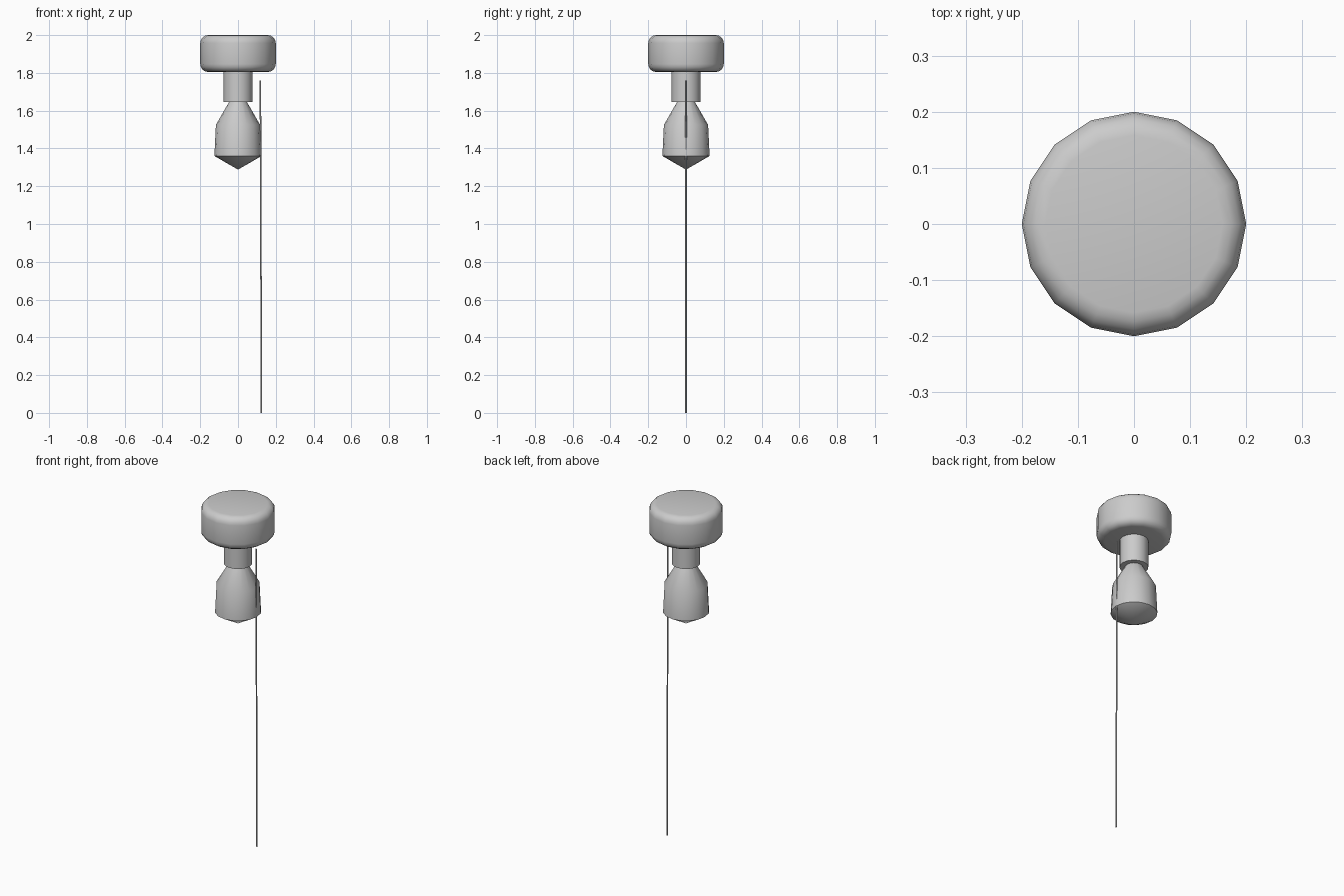
import bpy, bmesh, math
from mathutils import Vector

if "Cube" in bpy.data.objects:
    bpy.data.objects.remove(bpy.data.objects["Cube"])

grey = bpy.data.materials.new("light grey")
grey.diffuse_color = (0.6, 0.6, 0.6, 1)
grey.use_nodes = True
grey.node_tree.nodes["Principled BSDF"].inputs["Base Color"].default_value = grey.diffuse_color


def finish(name, bm, angle):
    bmesh.ops.recalc_face_normals(bm, faces=bm.faces)
    mesh = bpy.data.meshes.new(name)
    bm.to_mesh(mesh)
    bm.free()
    mesh.materials.append(grey)
    ob = bpy.data.objects.new(name, mesh)
    bpy.context.collection.objects.link(ob)
    bpy.ops.object.select_all(action='DESELECT')
    ob.select_set(True)
    bpy.context.view_layer.objects.active = ob
    bpy.ops.object.shade_smooth_by_angle(angle=math.radians(angle))
    return ob


def lathe(name, profile, sides=16, angle=40):
    """Revolve (radius, z) points around z; radius 0 makes a pole."""
    bm = bmesh.new()
    rings = []
    for r, z in profile:
        if r == 0:
            rings.append([bm.verts.new((0, 0, z))] * sides)
        else:
            rings.append([bm.verts.new((r * math.cos(2 * math.pi * i / sides),
                                        r * math.sin(2 * math.pi * i / sides), z))
                          for i in range(sides)])
    for a, b in zip(rings, rings[1:]):
        for i in range(sides):
            j = (i + 1) % sides
            bm.faces.new(list(dict.fromkeys((a[i], a[j], b[j], b[i]))))
    for ring in (rings[0], rings[-1]):
        if ring[0] is not ring[1]:
            bm.faces.new(ring)
    return finish(name, bm, angle)


# Ceiling cap with rounded rims
R, B, LOW, HIGH = 0.2, 0.042, 1.805, 2.0
arc = [math.radians(a) for a in (0, 22.5, 45, 67.5, 90)]
cap = [(R - B + B * math.sin(a), LOW + B - B * math.cos(a)) for a in arc]
cap += [(R - B + B * math.cos(a), HIGH - B + B * math.sin(a)) for a in arc]
lathe("ceiling_cap", cap)

# Neck under the cap
lathe("neck", [(0.077, 1.645), (0.077, 1.81)])

# Tapered body with pointed underside
lathe("body", [(0, 1.288), (0.125, 1.36), (0.117, 1.525), (0.045, 1.65)])

# Thin pull cord hanging along the side, leaning slightly outward
bm = bmesh.new()
ends = []
for x, z in ((0.124, 0.0), (0.1185, 1.76)):
    ends.append([bm.verts.new(Vector((x, 0, z)) + Vector((
        0.004 * math.cos(math.pi * i / 4), 0.004 * math.sin(math.pi * i / 4), 0)))
        for i in range(8)])
for i in range(8):
    j = (i + 1) % 8
    bm.faces.new((ends[0][i], ends[0][j], ends[1][j], ends[1][i]))
for ring in ends:
    bm.faces.new(ring)
finish("pull_cord", bm, 50)
